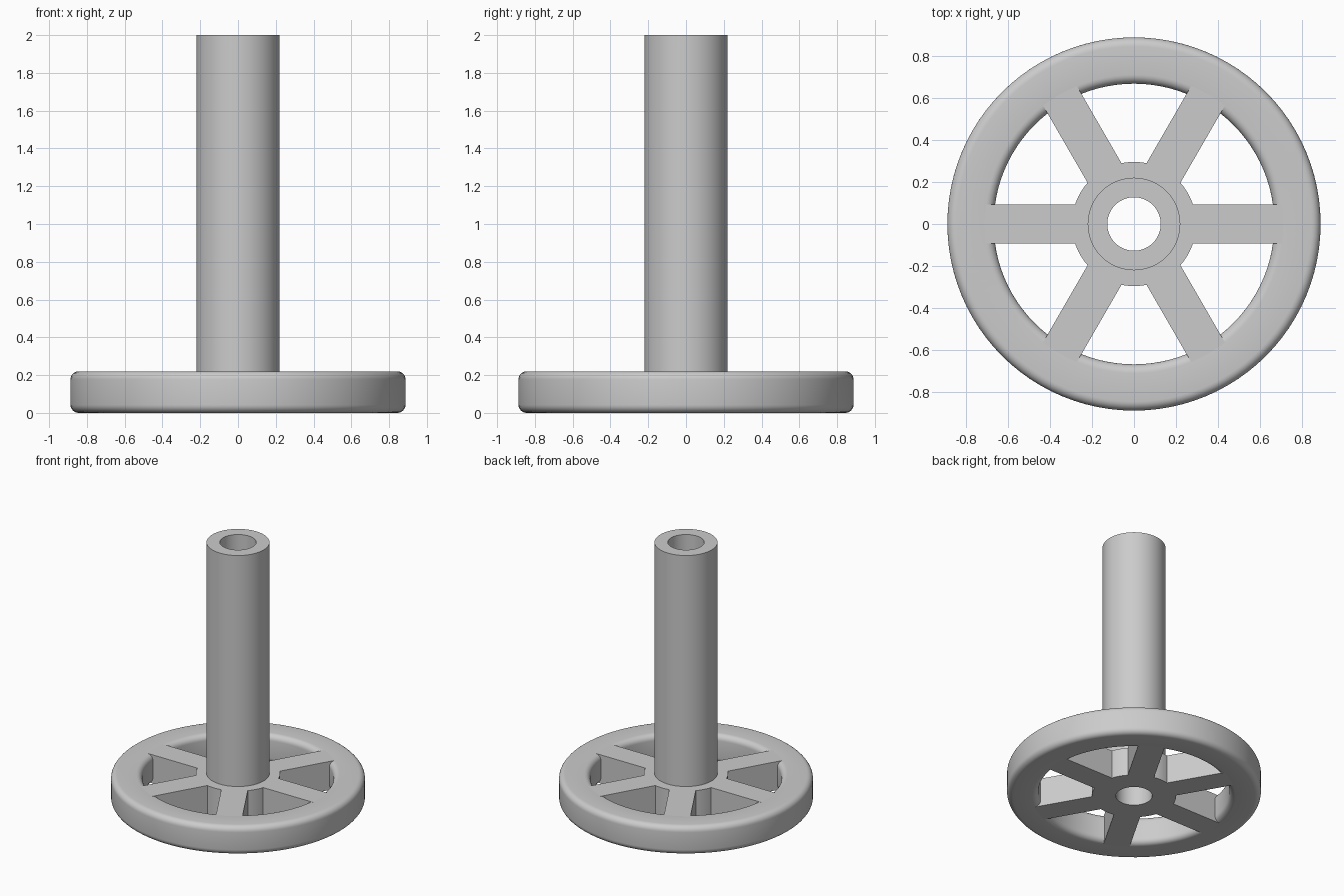
import bpy, bmesh, math
from mathutils import Matrix

cube = bpy.data.objects.get("Cube")
if cube:
    bpy.data.objects.remove(cube, do_unlink=True)

DISC_H = 0.22
TOTAL_H = 2.0
BORE = 0.127
TUBE_R = 0.22
HUB_R = 0.295
RIM_IN, RIM_OUT = 0.667, 0.887
ROUND = 0.043
SPOKE_W = 0.186
SEGMENTS = 96

grey = bpy.data.materials.new("plain grey")
grey.use_nodes = True
grey.diffuse_color = (0.6, 0.6, 0.6, 1)
grey.node_tree.nodes["Principled BSDF"].inputs["Base Color"].default_value = (0.6, 0.6, 0.6, 1)


def finish(name, bm):
    bmesh.ops.recalc_face_normals(bm, faces=bm.faces)
    mesh = bpy.data.meshes.new(name)
    bm.to_mesh(mesh)
    bm.free()
    mesh.materials.append(grey)
    obj = bpy.data.objects.new(name, mesh)
    bpy.context.collection.objects.link(obj)
    bpy.ops.object.select_all(action='DESELECT')
    obj.select_set(True)
    bpy.context.view_layer.objects.active = obj
    bpy.ops.object.shade_smooth_by_angle(angle=math.radians(30))
    return obj


def lathe(name, profile):
    """Revolve a closed (radius, height) profile around z."""
    bm = bmesh.new()
    verts = [bm.verts.new((r, 0, z)) for r, z in profile]
    edges = [bm.edges.new((a, b)) for a, b in zip(verts, verts[1:] + verts[:1])]
    bmesh.ops.spin(bm, geom=verts + edges, cent=(0, 0, 0), axis=(0, 0, 1),
                   angle=math.tau, steps=SEGMENTS, use_merge=True)
    bmesh.ops.remove_doubles(bm, verts=bm.verts, dist=1e-5)
    return finish(name, bm)


def rounded_section(r0, r1, z0, z1, radius, steps=6):
    """Rectangle profile with four rounded corners."""
    corners = [(r1 - radius, z1 - radius), (r0 + radius, z1 - radius),
               (r0 + radius, z0 + radius), (r1 - radius, z0 + radius)]
    points = []
    for quarter, (r, z) in enumerate(corners):
        for i in range(steps + 1):
            a = (quarter + i / steps) * math.pi / 2
            points.append((r + radius * math.cos(a), z + radius * math.sin(a)))
    return points


# Outer rim with rounded edges
lathe("rim", rounded_section(RIM_IN, RIM_OUT, 0, DISC_H, ROUND))

# Hub and upright tube with a through bore
lathe("hub_and_tube", [(BORE, 0), (HUB_R, 0), (HUB_R, DISC_H), (TUBE_R, DISC_H),
                       (TUBE_R, TOTAL_H), (BORE, TOTAL_H)])

# Six spokes, ending just inside the hub and the rim
inner = math.sqrt(HUB_R ** 2 - (SPOKE_W / 2) ** 2) - 0.005
outer = RIM_IN + ROUND
bm = bmesh.new()
for i in range(6):
    matrix = (Matrix.Rotation(i * math.tau / 6, 4, 'Z')
              @ Matrix.Translation(((inner + outer) / 2, 0, DISC_H / 2))
              @ Matrix.Diagonal((outer - inner, SPOKE_W, DISC_H, 1)))
    bmesh.ops.create_cube(bm, size=1, matrix=matrix)
finish("spokes", bm)
